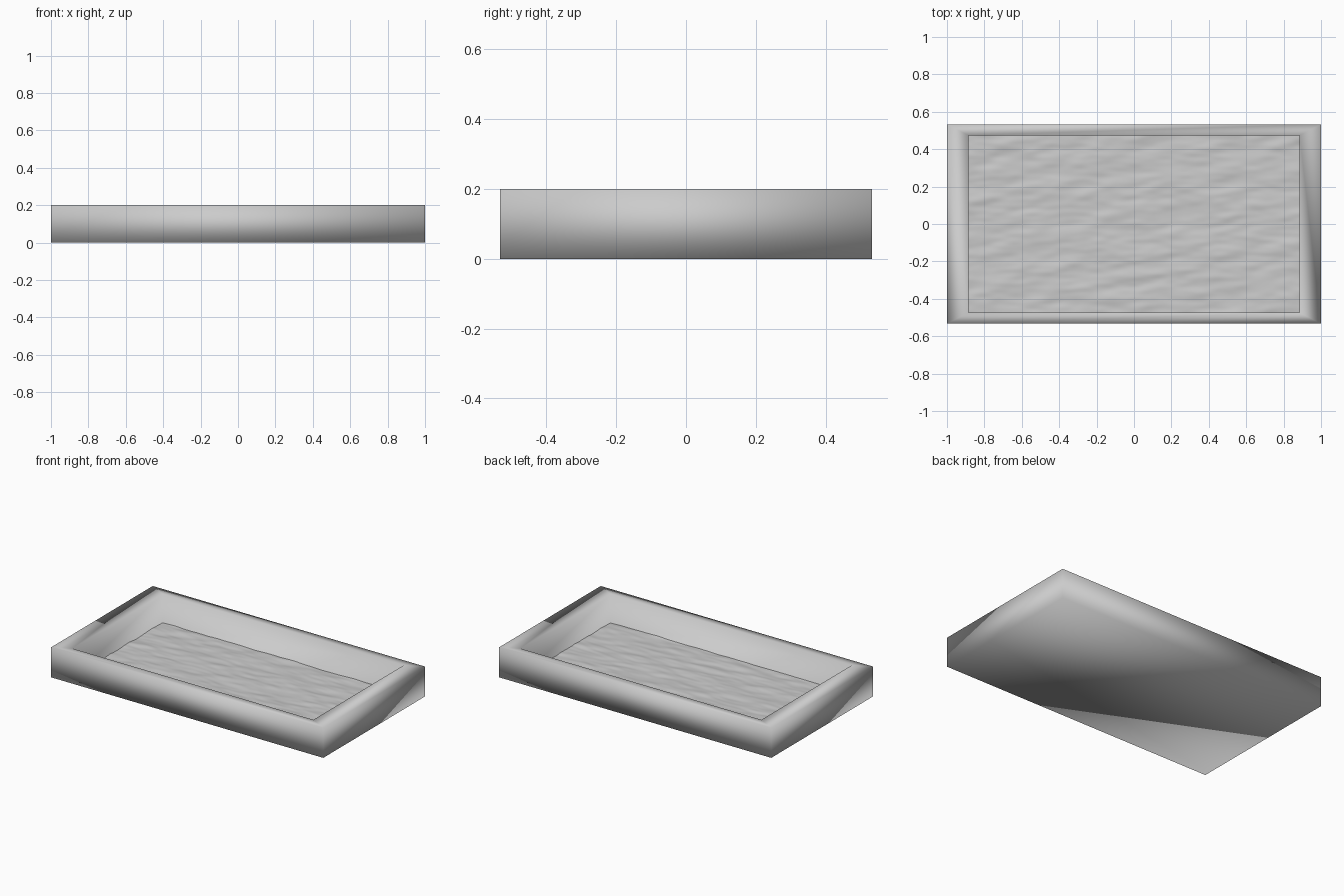
import bpy, bmesh
from mathutils import Vector, noise

if "Cube" in bpy.data.objects:
    bpy.data.objects.remove(bpy.data.objects["Cube"])

OX, OY, H = 1.0, 0.533, 0.2      # outer half sizes and height
IX, IY, FLOOR = 0.886, 0.474, 0.003


def finish(bm, name):
    mesh = bpy.data.meshes.new(name)
    bmesh.ops.recalc_face_normals(bm, faces=bm.faces)
    bm.to_mesh(mesh)
    bm.free()
    mesh.shade_smooth()
    obj = bpy.data.objects.new(name, mesh)
    bpy.context.collection.objects.link(obj)
    return obj


# Tray: rectangular rings from the outer base, over the rim, down to the floor
bm = bmesh.new()
rings = []
for x, y, z in [(OX, OY, 0), (OX, OY, H), (IX, IY, H), (IX, IY, FLOOR)]:
    rings.append([bm.verts.new((sx * x, sy * y, z))
                  for sx, sy in [(-1, -1), (1, -1), (1, 1), (-1, 1)]])
for a, b in zip(rings, rings[1:]):
    for i in range(4):
        j = (i + 1) % 4
        bm.faces.new((a[i], a[j], b[j], b[i]))
bm.faces.new(rings[0][::-1])
bm.faces.new(rings[-1])
finish(bm, "tray")

# Rippled surface lying in the tray, with ripples stretched along x
bm = bmesh.new()
bmesh.ops.create_grid(bm, x_segments=150, y_segments=100, size=1)
for v in bm.verts:
    x, y = v.co.x * IX, v.co.y * IY
    n = noise.noise(Vector((x * 5, y * 16 - x * 3, 0.3)))
    n += 0.5 * noise.noise(Vector((x * 11, y * 34, 4.7)))
    v.co = (x, y, 0.010 + max(-0.006, min(0.006, 0.005 * n)))
surface = finish(bm, "rippled_surface")
if surface.data.polygons[0].normal.z < 0:
    surface.data.flip_normals()
